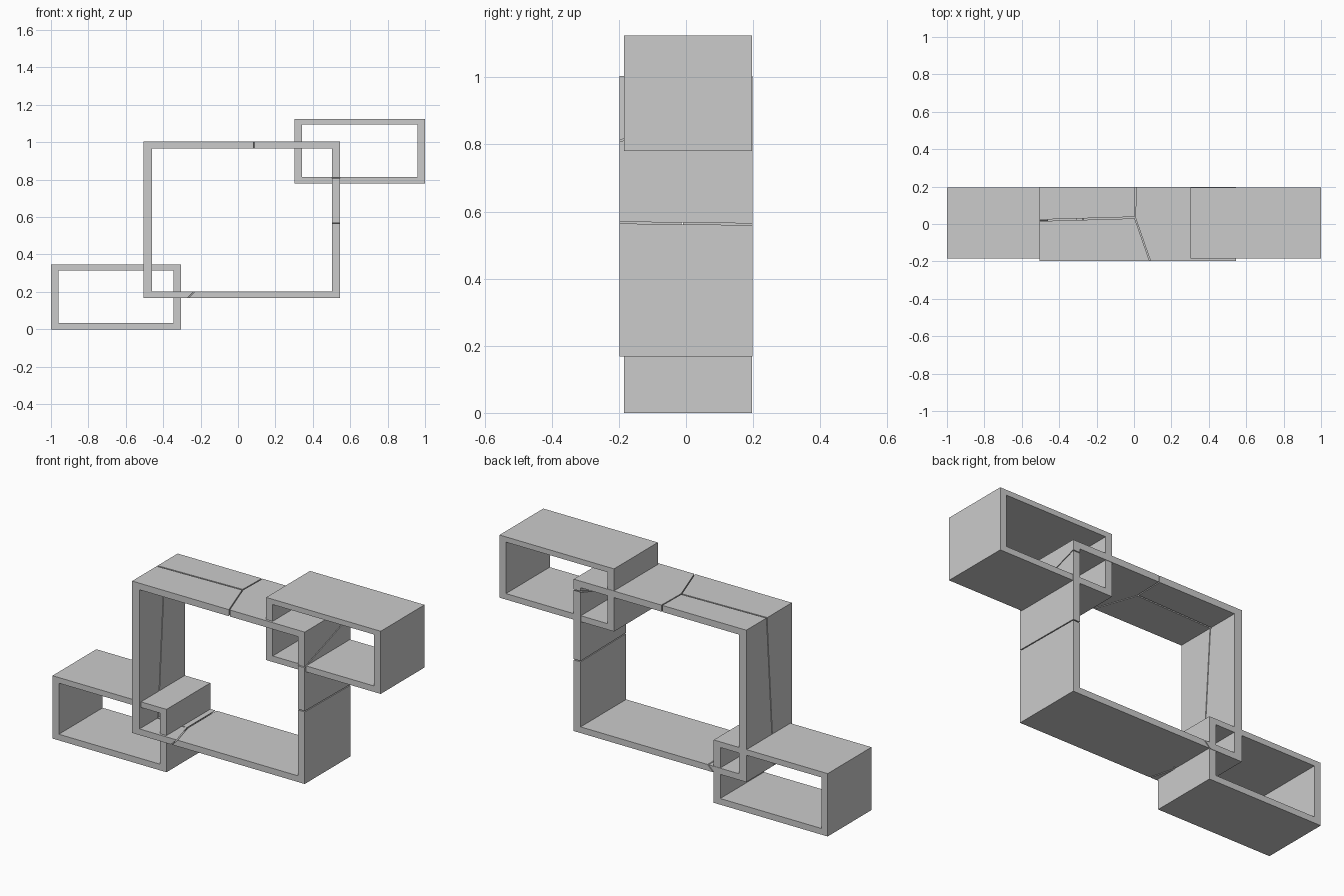
import bpy, bmesh
from mathutils import Vector

if "Cube" in bpy.data.objects:
    bpy.data.objects.remove(bpy.data.objects["Cube"])


def new_object(name, bm):
    bmesh.ops.recalc_face_normals(bm, faces=bm.faces)
    mesh = bpy.data.meshes.new(name)
    bm.to_mesh(mesh)
    bm.free()
    obj = bpy.data.objects.new(name, mesh)
    bpy.context.collection.objects.link(obj)
    return obj


def frame(name, outer, inner, y0, y1):
    """Open rectangular tube; outer and inner are (x0, x1, z0, z1)."""
    bm = bmesh.new()

    def ring(r, y):
        x0, x1, z0, z1 = r
        return [bm.verts.new((x, y, z)) for x, z in
                ((x0, z0), (x1, z0), (x1, z1), (x0, z1))]

    loops = [ring(outer, y0), ring(outer, y1), ring(inner, y1), ring(inner, y0)]
    for k in range(4):
        p, q = loops[k], loops[(k + 1) % 4]
        for i in range(4):
            j = (i + 1) % 4
            bm.faces.new((p[i], p[j], q[j], q[i]))
    return new_object(name, bm)


def crack(obj, a, b, through, width=0.005):
    """Cut a thin slit from a to b; through is the half depth vector."""
    a, b, t = Vector(a), Vector(b), Vector(through)
    d = (b - a).normalized()
    n = t.cross(d).normalized() * width / 2
    a, b = a - d * 0.002, b + d * 0.002
    bm = bmesh.new()
    vs = [bm.verts.new(p + s * n + u * t)
          for p in (a, b) for s in (-1, 1) for u in (-1, 1)]
    bmesh.ops.convex_hull(bm, input=vs)
    cutter = new_object("crack_cutter", bm)
    cutter.hide_render = True
    mod = obj.modifiers.new("crack", 'BOOLEAN')
    mod.operation = 'DIFFERENCE'
    mod.solver = 'EXACT'
    mod.object = cutter
    bpy.context.view_layer.objects.active = obj
    bpy.ops.object.modifier_apply(modifier=mod.name)
    bpy.data.objects.remove(cutter)


# Large central box and the two smaller boxes hung on its corners
main = frame("large_shelf_box", (-0.506, 0.545, 0.168, 1.004),
             (-0.461, 0.503, 0.202, 0.968), -0.198, 0.198)
frame("upper_right_shelf_box", (0.301, 0.9985, 0.78, 1.125),
      (0.341, 0.959, 0.813, 1.096), -0.185, 0.196)
frame("lower_left_shelf_box", (-1.0, -0.306, 0.0, 0.346),
      (-0.961, -0.346, 0.034, 0.315), -0.185, 0.196)

# Cracks across the top board
zt, up = 0.986, (0, 0, 0.025)
crack(main, (-0.52, 0.019, zt), (0.005, 0.034, zt), up, 0.008)
crack(main, (0.005, 0.034, zt), (0.009, 0.21, zt), up, 0.006)
crack(main, (0.005, 0.034, zt), (0.09, -0.21, zt), up)

# Crack down the left board
crack(main, (-0.483, 0.019, 0.985), (-0.483, -0.038, 0.18), (0.03, 0, 0))

# Slanted cracks across the bottom board
zb, slant = 0.185, (0.025, 0, 0.025)
crack(main, (-0.246, -0.21, zb), (-0.29, -0.05, zb), slant)
crack(main, (-0.29, -0.05, zb), (-0.29, 0.21, zb), slant)
crack(main, (-0.52, -0.038, zb), (-0.29, -0.05, zb), up)

# Cracks across the right board
side = (0.03, 0, 0)
crack(main, (0.524, -0.21, 0.567), (0.524, 0.21, 0.562), side)
crack(main, (0.524, -0.21, 0.806), (0.524, 0.21, 0.95), side)
